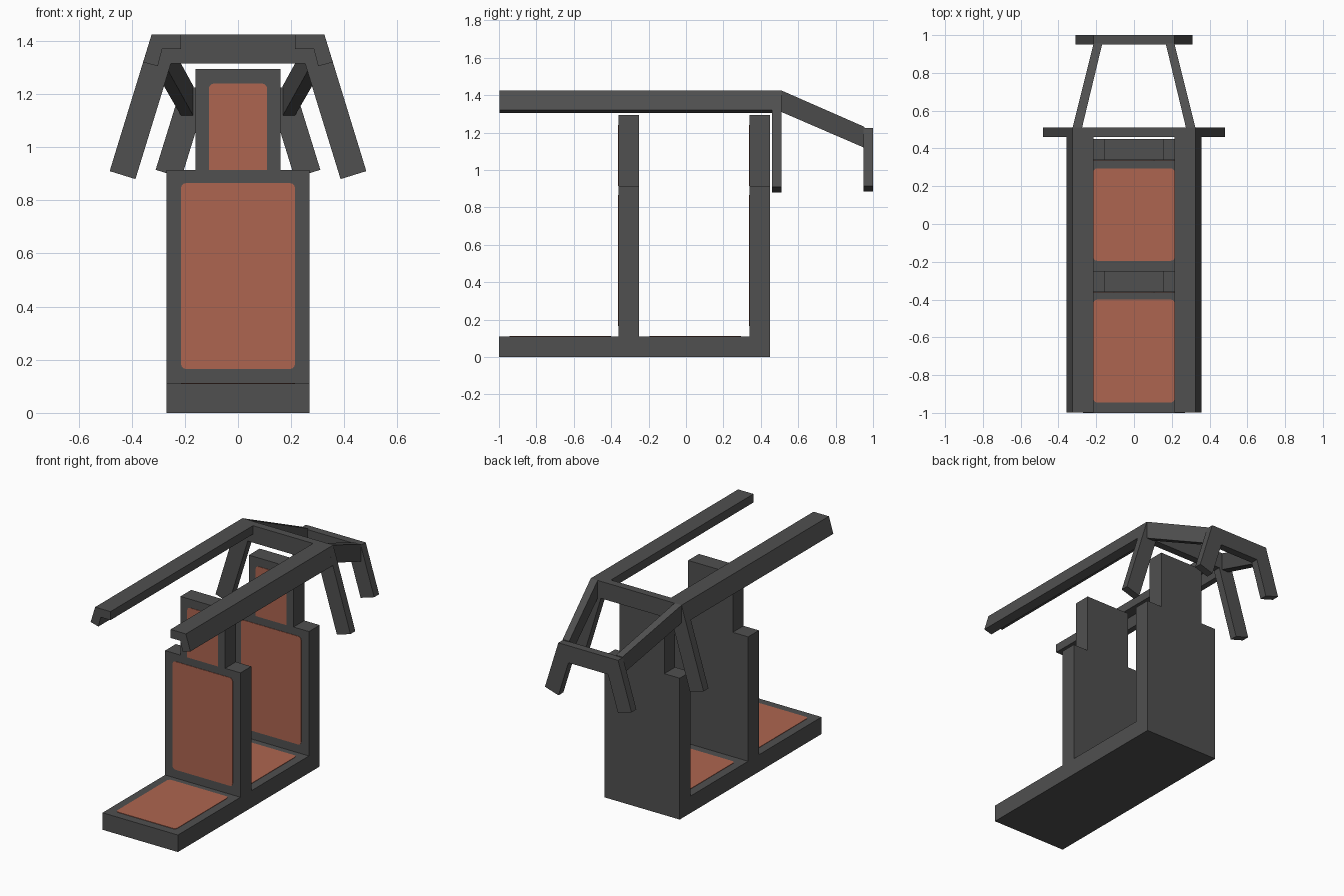
import bpy, bmesh, math
from mathutils import Vector

cube = bpy.data.objects.get("Cube")
if cube:
    bpy.data.objects.remove(cube, do_unlink=True)


def material(name, rgb):
    m = bpy.data.materials.new(name)
    m.use_nodes = True
    m.diffuse_color = (*rgb, 1)
    bsdf = m.node_tree.nodes["Principled BSDF"]
    bsdf.inputs["Base Color"].default_value = (*rgb, 1)
    bsdf.inputs["Roughness"].default_value = 0.8
    return m


GREY = material("dark grey frame", (0.08, 0.08, 0.08))
ORANGE = material("terracotta padding", (0.42, 0.13, 0.08))


def loft(name, ring_a, ring_b, mat):
    """Solid between two matching rings of points."""
    bm = bmesh.new()
    a = [bm.verts.new(p) for p in ring_a]
    b = [bm.verts.new(p) for p in ring_b]
    bm.faces.new(a)
    bm.faces.new(b)
    for i in range(len(a)):
        j = (i + 1) % len(a)
        bm.faces.new((a[i], a[j], b[j], b[i]))
    bmesh.ops.recalc_face_normals(bm, faces=bm.faces)
    mesh = bpy.data.meshes.new(name)
    bm.to_mesh(mesh)
    bm.free()
    mesh.materials.append(mat)
    ob = bpy.data.objects.new(name, mesh)
    bpy.context.scene.collection.objects.link(ob)
    return ob


def prism(name, outline, lo, hi, mat=GREY, axis="Y"):
    """Extrude an outline along y (outline in x, z) or z (outline in x, y)."""
    def place(u, v, w):
        return Vector((u, w, v) if axis == "Y" else (u, v, w))
    return loft(name, [place(u, v, lo) for u, v in outline],
                [place(u, v, hi) for u, v in outline], mat)


def symmetric(half):
    """Complete a right-hand half outline across x = 0."""
    return half + [(-x, z) for x, z in reversed(half)]


def padding_outline(half_width, low, high, round_bottom=True, r=0.02):
    arc = [math.radians(a) for a in (0, 30, 60, 90)]
    top = [(half_width - r + r * math.cos(a), high - r + r * math.sin(a)) for a in arc]
    if round_bottom:
        bottom = [(half_width - r + r * math.cos(a), low + r - r * math.sin(a)) for a in reversed(arc)]
    else:
        bottom = [(half_width, low)]
    return symmetric(bottom + top)


# Floor slab
prism("seat_base", symmetric([(0.27, 0), (0.27, 0.11)]), -1.0, 0.45)

# Two stepped seat backs with their padding
PAD = 0.003
back = symmetric([(0.27, 0.11), (0.27, 0.915), (0.16, 0.915), (0.16, 1.295)])
for label, y, seat_lo, seat_hi in (("front", -0.36, -0.945, -0.40),
                                   ("rear", 0.34, -0.195, 0.295)):
    prism(label + "_seat_back", back, y, y + 0.11)
    prism(label + "_back_padding", padding_outline(0.215, 0.165, 0.865), y - PAD, y + PAD, ORANGE)
    prism(label + "_head_padding", padding_outline(0.11, 0.915, 1.24, False), y - PAD, y + PAD, ORANGE)
    prism(label + "_seat_padding", padding_outline(0.215, seat_lo, seat_hi),
          0.11 - PAD, 0.11 + PAD, ORANGE, "Z")


# Hoops: a crossbar with two splayed legs
def hoop(name, top_x, top_z, foot_x, foot_z, y):
    lean = (foot_x - top_x) / (top_z - foot_z)
    toe_x, toe_z = foot_x - 0.097, foot_z - 0.03
    under = top_z - 0.11
    inner_x = toe_x - lean * (under - toe_z)
    prism(name, symmetric([(inner_x, under), (toe_x, toe_z), (foot_x, foot_z), (top_x, top_z)]),
          y, y + 0.05)


hoop("main_hoop", 0.325, 1.425, 0.483, 0.91, 0.46)
hoop("rear_hoop", 0.214, 1.225, 0.31, 0.915, 0.95)

# Angled overhead rails and the struts running down to the rear hoop
rail = [(0.325, 1.425), (0.215, 1.425), (0.215, 1.37), (0.285, 1.37), (0.302, 1.305), (0.357, 1.32)]
for side, s in (("left", 1), ("right", -1)):
    prism(side + "_rail", [(s * x, z) for x, z in rail], -0.997, 0.46)

    def section(outer, inner, y, low, high):
        return [Vector((s * x, y, z)) for x, z in
                ((outer, low), (outer, high), (inner, high), (inner, low))]
    loft(side + "_strut", section(0.325, 0.275, 0.51, 1.31, 1.425),
         section(0.214, 0.168, 0.955, 1.118, 1.23), GREY)
